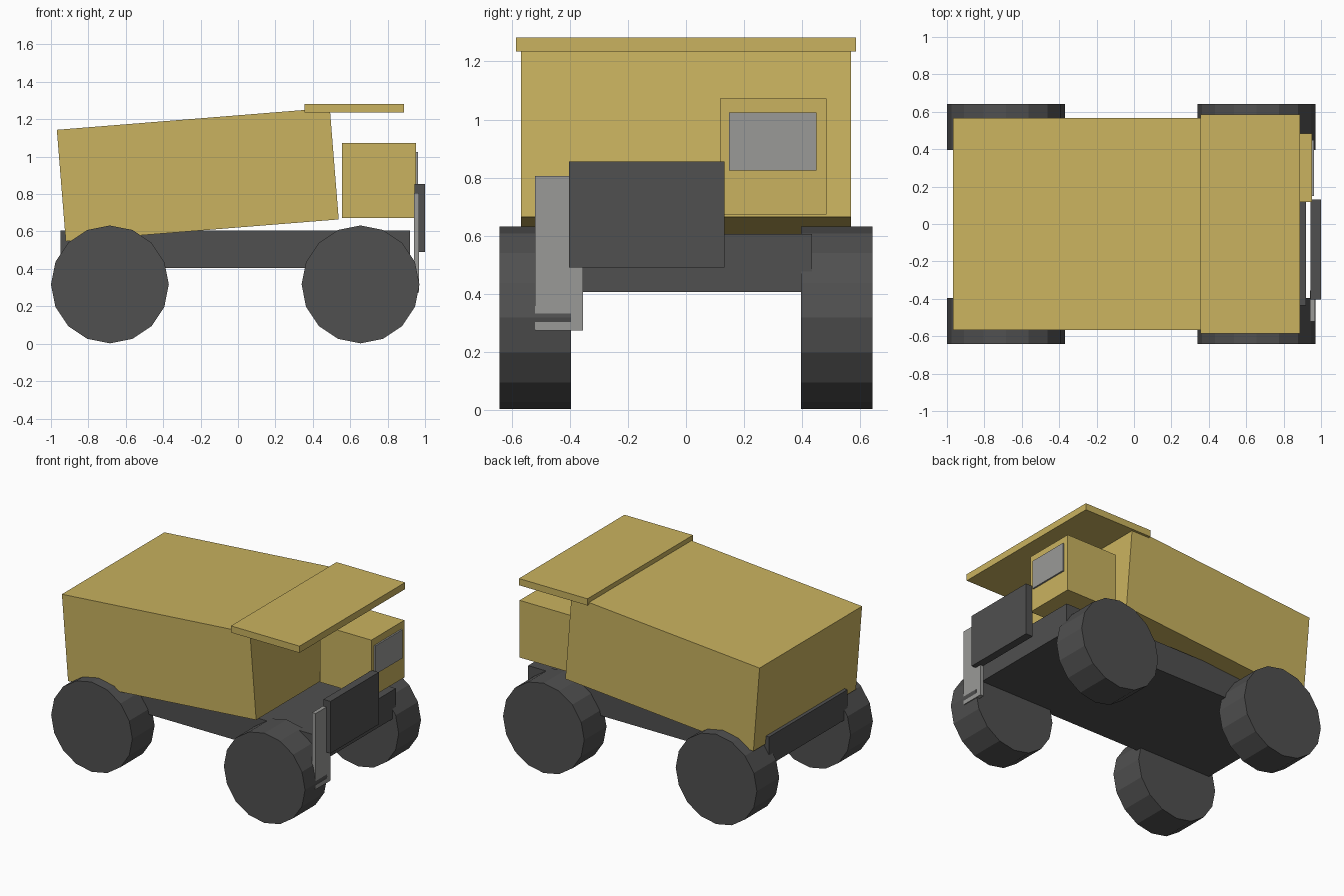
import bpy
import math

cube = bpy.data.objects.get("Cube")
if cube:
    bpy.data.objects.remove(cube, do_unlink=True)


def material(name, rgb):
    mat = bpy.data.materials.new(name)
    mat.use_nodes = True
    color = (*rgb, 1.0)
    mat.diffuse_color = color
    mat.node_tree.nodes["Principled BSDF"].inputs["Base Color"].default_value = color
    return mat


yellow = material("ochre_yellow", (0.59, 0.45, 0.115))
dark = material("dark_grey", (0.08, 0.08, 0.08))
grey = material("light_grey", (0.32, 0.32, 0.31))


def box(name, mat, x, y, z, tilt=0.0):
    """Box from (min, max) ranges, optionally tilted about its y axis."""
    spans = (x, y, z)
    bpy.ops.mesh.primitive_cube_add(size=1, location=[(a + b) / 2 for a, b in spans])
    obj = bpy.context.object
    obj.name = name
    obj.scale = [b - a for a, b in spans]
    obj.rotation_euler.y = tilt
    obj.data.materials.append(mat)
    return obj


def wheel(name, x, y):
    bpy.ops.mesh.primitive_cylinder_add(
        vertices=16, radius=0.315, depth=0.247,
        location=(x, y, 0.317), rotation=(math.pi / 2, 0, 0))
    obj = bpy.context.object
    obj.name = name
    obj.data.materials.append(dark)


# Frame and wheels
box("chassis", dark, (-0.95, 0.92), (-0.435, 0.435), (0.405, 0.605))
for end, x in (("rear", -0.685), ("front", 0.655)):
    for side, y in (("left", 0.519), ("right", -0.519)):
        wheel(f"{end}_{side}_wheel", x, y)

# Tilted dump bed and the canopy over the cab
box("dump_bed", yellow, (-0.947, 0.517), (-0.568, 0.568), (0.605, 1.203), tilt=-0.08)
box("bed_canopy", yellow, (0.355, 0.887), (-0.585, 0.585), (1.235, 1.282))

# Offset cab with its windscreen
box("cab", yellow, (0.555, 0.952), (0.118, 0.484), (0.672, 1.073))
box("windscreen", grey, (0.945, 0.963), (0.149, 0.449), (0.824, 1.024))

# Radiator block and boarding ladder plate
box("radiator", dark, (0.945, 1.0), (-0.403, 0.132), (0.49, 0.855))
box("ladder", grey, (0.94, 0.967), (-0.52, -0.355), (0.273, 0.806))
